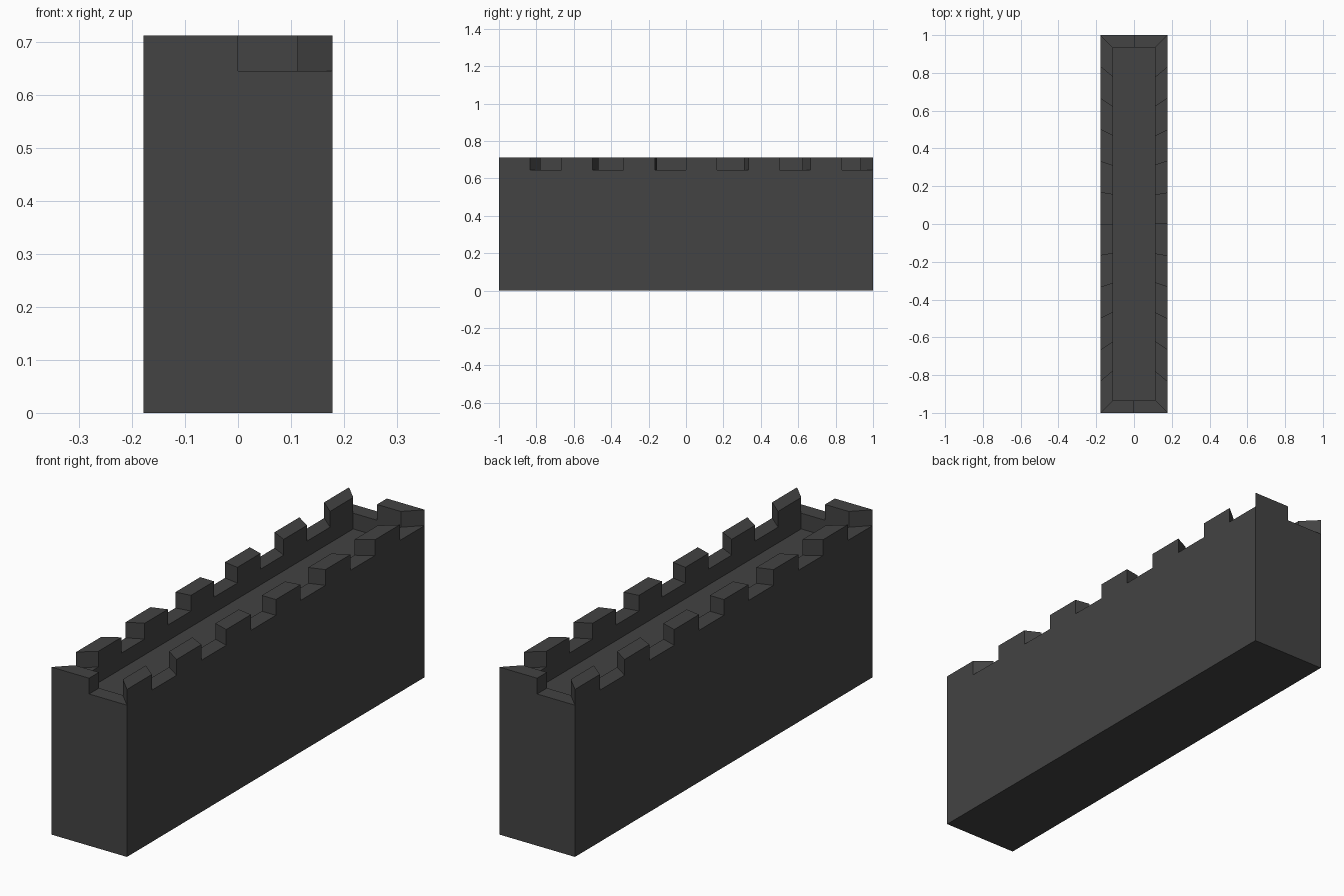
import bpy
import bmesh

if "Cube" in bpy.data.objects:
    bpy.data.objects.remove(bpy.data.objects["Cube"])

HX, HY = 0.178, 1.0          # half width, half length
WALL = 0.066                 # parapet thickness
FLOOR, NOTCH, TOP = 0.578, 0.645, 0.712

stone = bpy.data.materials.new("dark grey stone")
stone.diffuse_color = (0.056, 0.056, 0.056, 1)
stone.use_nodes = True
stone.node_tree.nodes["Principled BSDF"].inputs["Base Color"].default_value = stone.diffuse_color


def ring(hx, hy):
    """Rectangle outline, short sides in 2 steps and long sides in 12."""
    corners = [(-hx, -hy), (hx, -hy), (hx, hy), (-hx, hy)]
    pts = []
    for k, steps in enumerate((2, 12, 2, 12)):
        a, b = corners[k], corners[(k + 1) % 4]
        for s in range(steps):
            t = s / steps
            pts.append((a[0] + (b[0] - a[0]) * t, a[1] + (b[1] - a[1]) * t))
    return pts


bm = bmesh.new()


def level(pts, z):
    return [bm.verts.new((x, y, z)) for x, y in pts]


outer, inner = ring(HX, HY), ring(HX - WALL, HY - WALL)
n = len(outer)

# Wall body, parapet and sunken walkway: base, outside, ledge, inside
loops = [level(outer, 0), level(outer, NOTCH), level(inner, NOTCH), level(inner, FLOOR)]
bm.faces.new(loops[0][::-1])
ledge = []
for k in range(3):
    for i in range(n):
        j = (i + 1) % n
        f = bm.faces.new((loops[k][i], loops[k][j], loops[k + 1][j], loops[k + 1][i]))
        if k == 1:
            ledge.append(f)
bm.faces.new(loops[3])

# Merlons: raise every second ledge segment
raised = bmesh.ops.extrude_discrete_faces(bm, faces=ledge[::2])["faces"]
bmesh.ops.translate(bm, vec=(0, 0, TOP - NOTCH), verts=[v for f in raised for v in f.verts])
bmesh.ops.recalc_face_normals(bm, faces=bm.faces[:])

mesh = bpy.data.meshes.new("castle_wall")
bm.to_mesh(mesh)
bm.free()
mesh.materials.append(stone)
bpy.context.collection.objects.link(bpy.data.objects.new("castle_wall", mesh))
